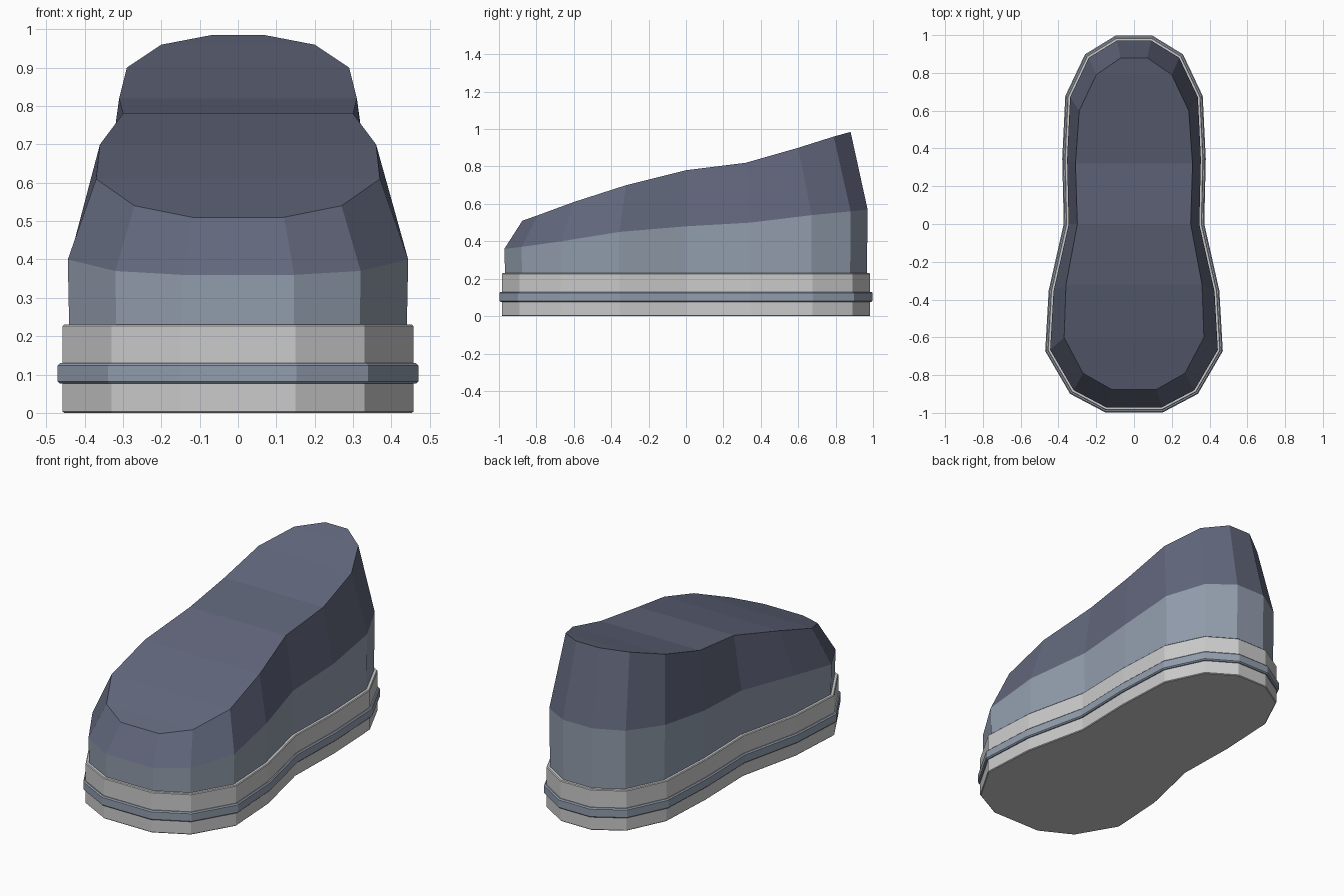
import bpy, bmesh
from mathutils import Vector

if "Cube" in bpy.data.objects:
    bpy.data.objects.remove(bpy.data.objects["Cube"])

# Half outline of the sole, toe (-y) to heel (+y)
HALF = [(.15, -.985), (.33, -.89), (.458, -.67), (.44, -.355), (.36, 0),
        (.368, .345), (.352, .675), (.25, .89), (.095, .985)]
# Height of the side seam at each outline point
SEAM_Z = [.36, .37, .40, .45, .48, .50, .54, .56, .57]
# Half outline of the top, with height
TOP = [(.12, -.875, .51), (.27, -.79, .54), (.37, -.60, .61), (.36, -.32, .70),
       (.30, 0, .78), (.31, .32, .82), (.29, .60, .90), (.20, .79, .96), (.07, .88, .985)]


def mirrored(half):
    return half + [(-p[0], *p[1:]) for p in reversed(half)]


def offset(d):
    """Full outline pushed outward by d with mitred corners."""
    pts = [Vector(p) for p in mirrored(HALF)]
    out = []
    for i, p in enumerate(pts):
        a = (p - pts[i - 1]).normalized()
        b = (pts[(i + 1) % len(pts)] - p).normalized()
        na, nb = Vector((a.y, -a.x)), Vector((b.y, -b.x))
        out.append(p + (na + nb) * d / (1 + na.dot(nb)))
    return out


def material(name, color):
    m = bpy.data.materials.new(name)
    m.diffuse_color = (*color, 1)
    m.use_nodes = True
    m.node_tree.nodes["Principled BSDF"].inputs["Base Color"].default_value = m.diffuse_color
    return m


def loft(name, rings, mats, strip_top=False, band_mat=lambda i: 0):
    """Join rings of equal count; the top cap can be strips running side to side."""
    bm = bmesh.new()
    vs = [[bm.verts.new(p) for p in r] for r in rings]
    n = len(vs[0])
    for k in range(len(vs) - 1):
        for i in range(n):
            j = (i + 1) % n
            f = bm.faces.new((vs[k][i], vs[k][j], vs[k + 1][j], vs[k + 1][i]))
            f.material_index = band_mat(k)
    bm.faces.new(vs[0][::-1])
    t, last = vs[-1], band_mat(len(vs) - 1)
    if strip_top:
        for i in range(n // 2 - 1):
            f = bm.faces.new((t[i], t[i + 1], t[n - 2 - i], t[n - 1 - i]))
            f.material_index = last
    else:
        bm.faces.new(t).material_index = last
    bmesh.ops.recalc_face_normals(bm, faces=bm.faces)
    me = bpy.data.meshes.new(name)
    bm.to_mesh(me)
    bm.free()
    for m in mats:
        me.materials.append(m)
    ob = bpy.data.objects.new(name, me)
    bpy.context.collection.objects.link(ob)
    return ob


def slab(name, profile, mat):
    return loft(name, [[(p.x, p.y, z) for p in offset(d)] for d, z in profile], [mat])


white = material("sole_white", (1, 1, 1))
blue = material("side_blue", (.29, .34, .42))
navy = material("top_navy", (.12, .135, .20))

# Sole and the raised band around it, with small chamfers
slab("sole", [(-.004, 0), (0, .004), (0, .226), (-.004, .23)], white)
slab("sole_band", [(.006, .076), (.012, .082), (.012, .124), (.006, .13)], blue)

# Upper: side wall up to the seam, then the sloping top
base = [(p.x, p.y, .20) for p in offset(-.018)]
seam = [(p.x, p.y, z) for p, z in zip(offset(-.014), SEAM_Z + SEAM_Z[::-1])]
loft("upper", [base, seam, mirrored(TOP)], [blue, navy], True, lambda k: min(k, 1))
